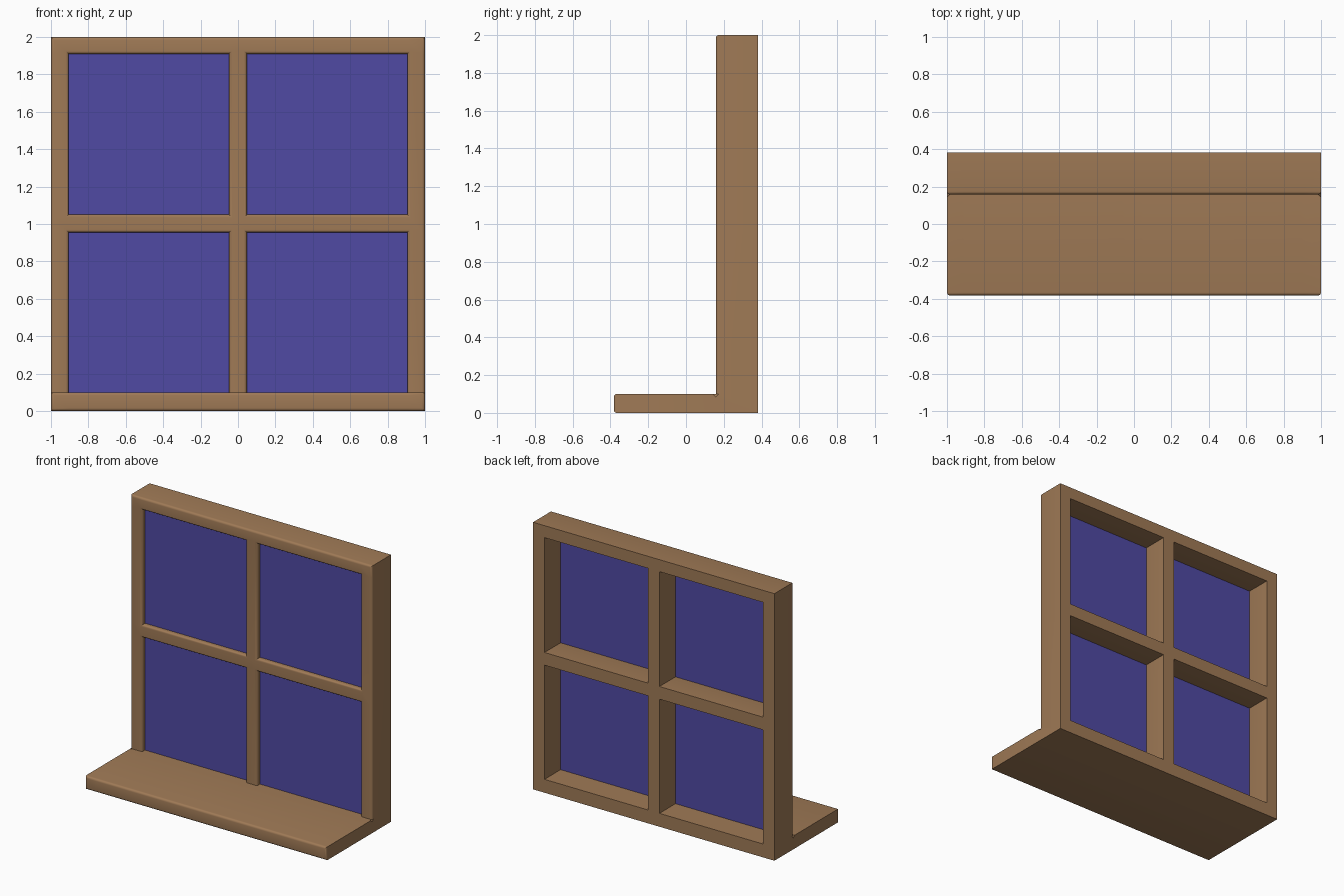
import bpy, bmesh, math

if "Cube" in bpy.data.objects:
    bpy.data.objects.remove(bpy.data.objects["Cube"])


def material(name, rgb):
    m = bpy.data.materials.new(name)
    m.diffuse_color = (*rgb, 1)
    m.use_nodes = True
    m.node_tree.nodes["Principled BSDF"].inputs["Base Color"].default_value = m.diffuse_color
    return m


def finish(bm, name, mat):
    me = bpy.data.meshes.new(name)
    bm.to_mesh(me)
    bm.free()
    me.materials.append(mat)
    ob = bpy.data.objects.new(name, me)
    bpy.context.collection.objects.link(ob)
    return ob


wood = material("wood", (0.35, 0.195, 0.093))
blue = material("blue_glass", (0.08, 0.067, 0.367))

# Grid lines: stile / pane / mullion / pane / stile, and sill / pane / rail / pane / head
XS = [-1, -0.905, -0.0475, 0.0475, 0.905, 1]
YS = [-0.382, 0.158, 0.382]
ZS = [0, 0.1, 0.955, 1.05, 1.91, 2]
GRID = (XS, YS, ZS)


def solid(c):
    i, j, k = c
    if not (0 <= i < 5 and 0 <= j < 2 and 0 <= k < 5):
        return False
    return k == 0 or (j == 1 and (i % 2 == 0 or k % 2 == 0))


# Frame with sill: skin of the solid cells, as one closed mesh
bm = bmesh.new()
verts = {}


def vert(c):
    if c not in verts:
        verts[c] = bm.verts.new([GRID[a][c[a]] for a in range(3)])
    return verts[c]


for cell in [(i, j, k) for i in range(5) for j in range(2) for k in range(5)]:
    if not solid(cell):
        continue
    for a in range(3):
        b, d = (a + 1) % 3, (a + 2) % 3
        for side in (0, 1):
            near = list(cell)
            near[a] += 1 if side else -1
            if solid(near):
                continue
            corners = []
            for u, v in ((0, 0), (1, 0), (1, 1), (0, 1)):
                p = list(cell)
                p[a] += side
                p[b] += u
                p[d] += v
                corners.append(vert(tuple(p)))
            bm.faces.new(corners if side else corners[::-1])
bm.normal_update()

# Rounded front edges
front = [e for e in bm.edges
         if abs(e.verts[0].co.y - e.verts[1].co.y) < 1e-4
         and e.verts[0].co.y < 0.2 and e.calc_face_angle_signed(0) > 0.5]
bmesh.ops.bevel(bm, geom=front, offset=0.016, offset_type='OFFSET',
                segments=4, profile=0.5, affect='EDGES', clamp_overlap=True)
frame = finish(bm, "window_frame_and_sill", wood)
bpy.ops.object.select_all(action='DESELECT')
bpy.context.view_layer.objects.active = frame
frame.select_set(True)
bpy.ops.object.shade_smooth_by_angle(angle=math.radians(35))

# Four glass panes set just behind the front of the frame
for i in (1, 3):
    for k in (1, 3):
        bm = bmesh.new()
        y = 0.192
        bm.faces.new([bm.verts.new(p) for p in (
            (XS[i], y, ZS[k]), (XS[i + 1], y, ZS[k]),
            (XS[i + 1], y, ZS[k + 1]), (XS[i], y, ZS[k + 1]))])
        finish(bm, "glass_pane", blue)
